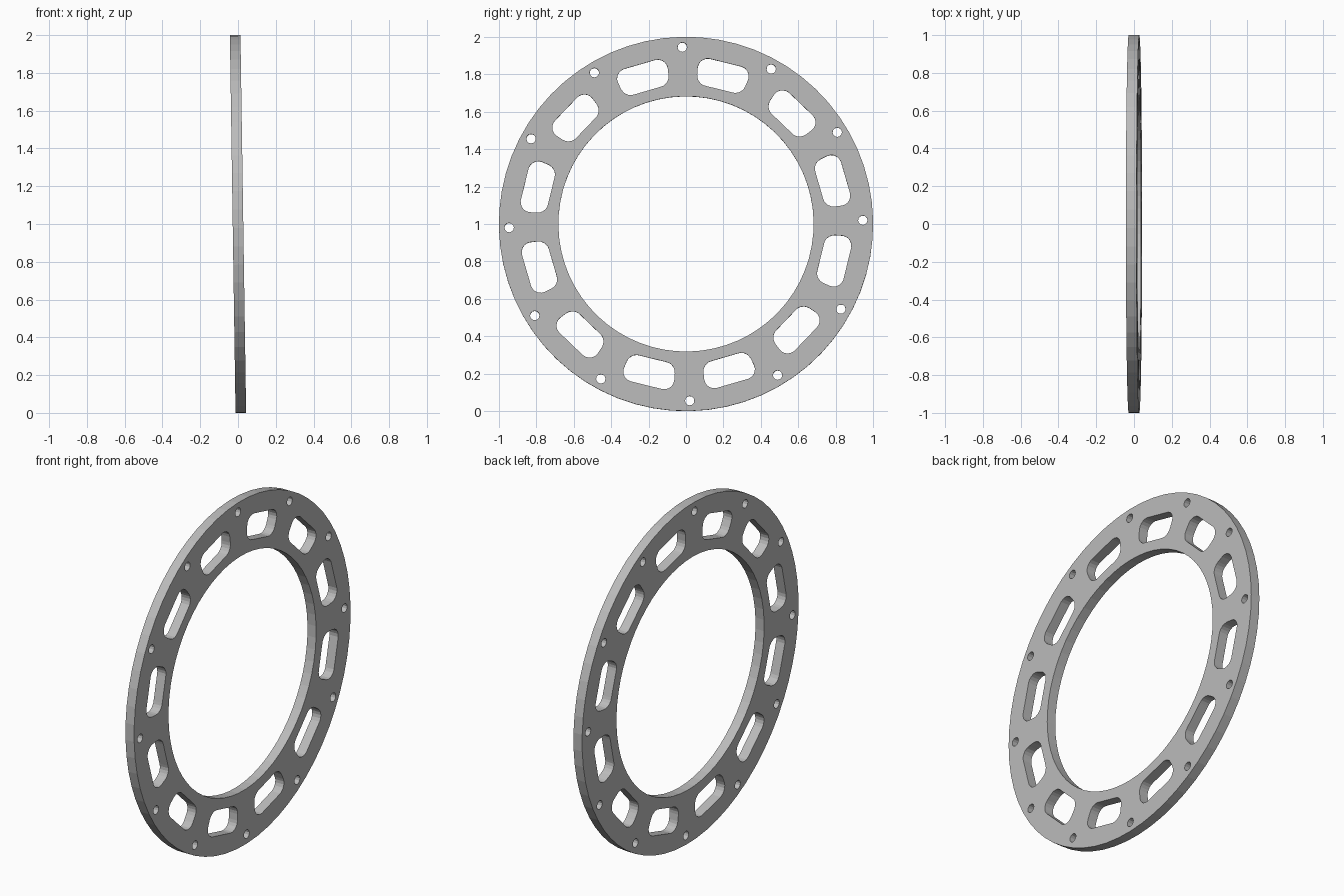
import bpy, bmesh, math
from mathutils import Matrix

if "Cube" in bpy.data.objects:
    bpy.data.objects.remove(bpy.data.objects["Cube"])

SPIN = math.radians(1.2)      # ring is turned slightly about its axis
TILT = -0.015                 # and leans slightly backwards
HALF_T = 0.028

def polar(r, a):
    return (r * math.cos(a), r * math.sin(a))

def circle(r, n, cx=0.0, cy=0.0, start=0.0):
    return [(cx + r * math.cos(start + 2 * math.pi * i / n),
             cy + r * math.sin(start + 2 * math.pi * i / n)) for i in range(n)]

def slot(mid, r_in=0.745, r_out=0.892, half=math.radians(9.5), c=0.055, n=5):
    """Curved slot: rounded rectangle bent around the ring."""
    pts = []
    corners = [(r_out, 1, 0), (r_out, -1, 90), (r_in, -1, 180), (r_in, 1, 270)]
    for r, side, _ in corners:
        inward = -1 if r == r_out else 1
        rc = r + inward * c
        for i in range(n + 1):
            t = i / n * math.pi / 2
            # order the quarter arc so the loop runs continuously
            if (side > 0) == (r == r_out):
                u, v = math.cos(t), math.sin(t)
            else:
                u, v = math.sin(t), math.cos(t)
            rad = rc - inward * c * v
            ang = side * (half - c / rc + c / rc * u)
            pts.append(polar(rad, mid + ang))
    return pts

# Outline, bore, bolt holes and slots
loops = [circle(1.0, 64, start=SPIN), circle(0.682, 64, start=SPIN)]
for i in range(12):
    a = SPIN + i * math.pi / 6
    loops.append(circle(0.025, 12, *polar(0.945, a), start=a))
    loops.append(slot(a + math.pi / 12))

# Filled flat curve with thickness
curve = bpy.data.curves.new("ring_profile", 'CURVE')
curve.dimensions = '2D'
curve.fill_mode = 'BOTH'
curve.extrude = HALF_T
for pts in loops:
    s = curve.splines.new('POLY')
    s.points.add(len(pts) - 1)
    for p, (x, y) in zip(s.points, pts):
        p.co = (x, y, 0, 1)
    s.use_cyclic_u = True
profile = bpy.data.objects.new("ring_profile", curve)
bpy.context.collection.objects.link(profile)
bpy.context.view_layer.update()
mesh = bpy.data.meshes.new_from_object(
    profile.evaluated_get(bpy.context.evaluated_depsgraph_get()))
bpy.data.objects.remove(profile)

# Weld, stand upright facing +x, lean and lift
bm = bmesh.new()
bm.from_mesh(mesh)
bmesh.ops.remove_doubles(bm, verts=bm.verts, dist=1e-5)
bmesh.ops.recalc_face_normals(bm, faces=bm.faces)
upright = Matrix(((0, 0, 1, 0), (1, 0, 0, 0), (0, 1, 0, 0), (0, 0, 0, 1)))
bm.transform(Matrix.Translation((0, 0, 1)) @ Matrix.Rotation(TILT, 4, 'Y') @ upright)
for f in bm.faces:
    f.smooth = False
    f.material_index = 0
bm.to_mesh(mesh)
bm.free()

# Single grey metal
grey = bpy.data.materials.new("grey_metal")
grey.diffuse_color = (0.5, 0.5, 0.5, 1)
grey.use_nodes = True
grey.node_tree.nodes["Principled BSDF"].inputs["Base Color"].default_value = grey.diffuse_color
mesh.materials.clear()
mesh.materials.append(grey)
ring = bpy.data.objects.new("slotted_ring", mesh)
bpy.context.collection.objects.link(ring)
